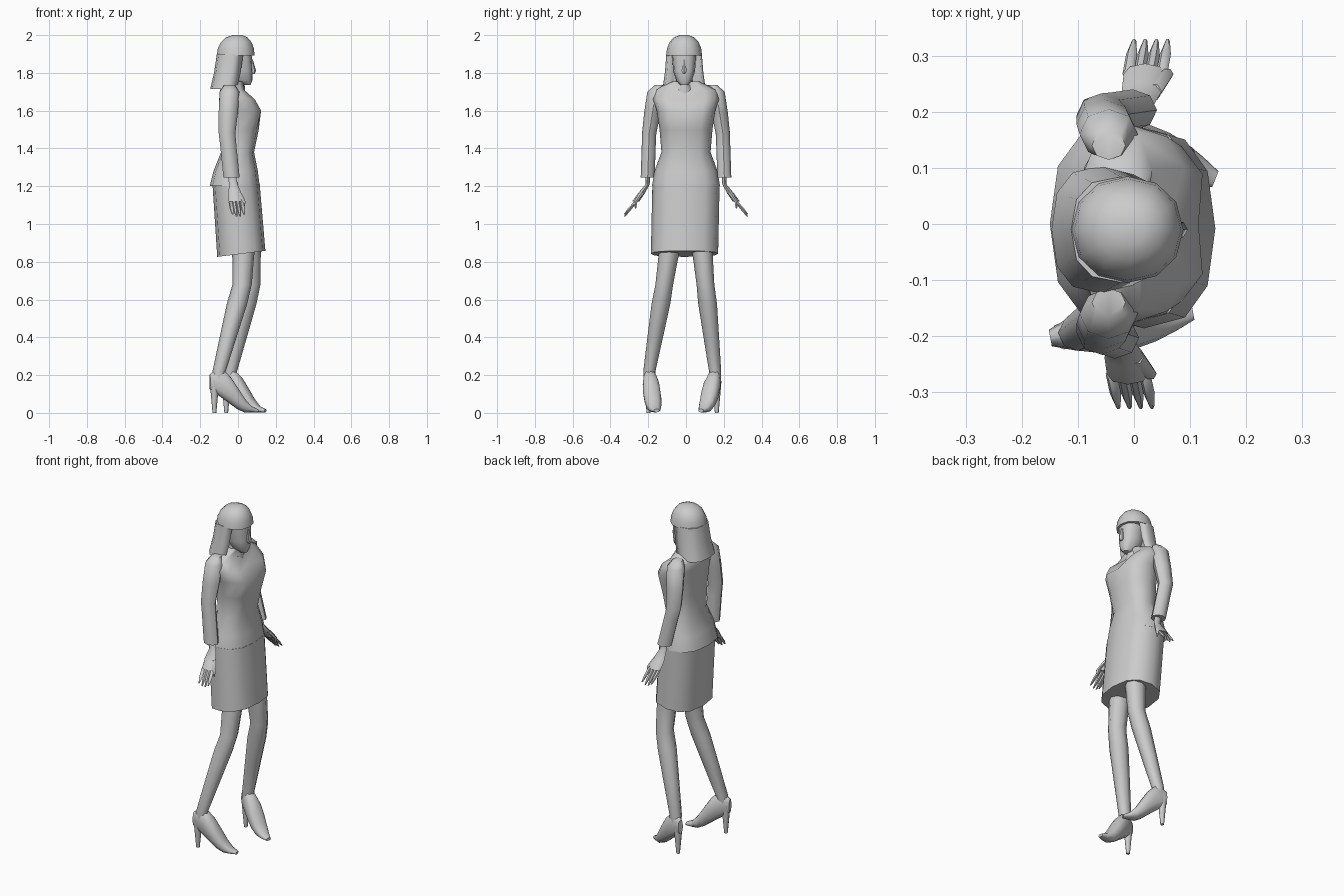
import bpy, bmesh, math
from mathutils import Vector

if "Cube" in bpy.data.objects:
    bpy.data.objects.remove(bpy.data.objects["Cube"], do_unlink=True)

COLOUR = (.6, .6, .6, 1)
grey = bpy.data.materials.new("plain_grey")
grey.use_nodes = True
grey.diffuse_color = COLOUR
grey.node_tree.nodes["Principled BSDF"].inputs["Base Color"].default_value = COLOUR


def loft(name, rings):
    """Skin a list of equal-length point rings and cap both ends."""
    bm = bmesh.new()
    loops = [[bm.verts.new(point) for point in ring] for ring in rings]
    count = len(loops[0])
    for lower, upper in zip(loops, loops[1:]):
        for i in range(count):
            j = (i + 1) % count
            bm.faces.new((lower[i], lower[j], upper[j], upper[i]))
    bm.faces.new(loops[0][::-1])
    bm.faces.new(loops[-1])
    bmesh.ops.recalc_face_normals(bm, faces=bm.faces)
    mesh = bpy.data.meshes.new(name)
    bm.to_mesh(mesh)
    bm.free()
    mesh.materials.append(grey)
    obj = bpy.data.objects.new(name, mesh)
    bpy.context.collection.objects.link(obj)
    bpy.ops.object.select_all(action="DESELECT")
    obj.select_set(True)
    bpy.context.view_layer.objects.active = obj
    bpy.ops.object.shade_smooth_by_angle(angle=math.radians(50))
    return obj


def ellipse(centre, u, v, power=1, count=12):
    """Ring around centre; a power under one makes it boxier."""
    def boxy(value):
        return math.copysign(abs(value) ** power, value)

    angles = [math.tau * i / count for i in range(count)]
    return [centre + u * boxy(math.cos(a)) + v * boxy(math.sin(a)) for a in angles]


def level(z, back, front, half, y=0, dent=0, power=.8):
    """Level body section, with its front middle pushed in by dent."""
    centre = Vector(((front - back) / 2, y, z))
    ring = ellipse(centre, Vector(((front + back) / 2, 0, 0)), Vector((0, half, 0)), power)
    ring[0].x -= dent
    return ring


def limb(name, joints, radii, flat=1, count=8):
    """Tube of level sections through the joints; flat narrows it sideways."""
    return loft(name, [
        ellipse(joint, Vector((radius, 0, 0)), Vector((0, radius * flat, 0)), count=count)
        for joint, radius in zip(joints, radii)])


# Jacket with a flared hem, narrow waist and dented neckline
loft("jacket", [
    level(z=1.2, back=.15, front=.115, half=.18),
    level(z=1.28, back=.13, front=.105, half=.167),
    level(z=1.38, back=.09, front=.085, half=.13),
    level(z=1.5, back=.095, front=.11, half=.14),
    level(z=1.6, back=.1, front=.135, half=.155, dent=.02),
    level(z=1.66, back=.1, front=.1, half=.175, dent=.04),
    level(z=1.71, back=.095, front=.04, half=.17, dent=.02),
    level(z=1.755, back=.06, front=.03, half=.07)])

# Straight skirt whose hem rises towards the front
skirt = loft("skirt", [
    level(z=1.21, back=.135, front=.115, half=.178),
    level(z=.84, back=.11, front=.145, half=.178, y=-.008)])
for vertex in skirt.data.vertices:
    if vertex.co.z < 1:
        vertex.co.z += vertex.co.x / 8

# Neck, face and nose sit slightly off the middle
head_y = -.01
limb("neck", [Vector((-.01, head_y, z)) for z in (1.68, 1.8)], (.05, .04))
loft("face", [
    level(z=1.735, back=-.01, front=.066, half=.02, y=head_y),
    level(z=1.76, back=.03, front=.076, half=.042, y=head_y),
    level(z=1.81, back=.05, front=.078, half=.058, y=head_y),
    level(z=1.93, back=.06, front=.07, half=.066, y=head_y)])
nose_tip = Vector((.08, head_y, 1.81))
limb("nose", [nose_tip - Vector((0, 0, .015)), nose_tip, nose_tip + Vector((-.006, 0, .06))],
     (.008, .016, .005), count=6)

# Hair: a domed cap with a fringe, and a long fall open in front
cap = []
for step in range(5):
    lift = math.radians(step * 20)
    size = math.cos(lift) ** .8
    cap.append(level(z=1.893 + .109 * math.sin(lift), back=.112 * size,
                     front=.088 * size, half=.095 * size, y=head_y, power=.95))
loft("hair_cap", cap)
fall = loft("hair_fall", [
    level(z=1.9, back=.112, front=.065, half=.094, y=head_y),
    level(z=1.8, back=.127, front=.052, half=.102, y=head_y),
    level(z=1.715, back=.147, front=.03, half=.114, y=head_y)])
for vertex in fall.data.vertices:
    if vertex.co.x > 0 and abs(vertex.co.y - head_y) < .07:
        vertex.co.x = -.03


def arm(side, s):
    """Sleeve with a wide cuff, then palm, fingers and thumb."""
    shoulder = Vector((-.045, s * .16, 1.7))
    elbow = Vector((-.058, s * .195, 1.48))
    cuff = Vector((-.018 + s * .016, s * .203, 1.245))
    limb(side + "_sleeve",
         [shoulder + Vector((0, -s * .02, .035)), shoulder,
          shoulder.lerp(elbow, .5), elbow, elbow.lerp(cuff, .3), cuff],
         (.03, .052, .051, .044, .043, .043), flat=.86)

    wrist = cuff + Vector((.01, 0, -.035))
    tip = Vector((.016 + s * .014, s * .326, 1.033))
    knuckle = wrist.lerp(tip, .52)
    limb(side + "_palm",
         [cuff + Vector((0, 0, .02)), wrist, wrist.lerp(knuckle, .55), knuckle],
         (.024, .022, .036, .038), flat=.5)
    for i in range(4):
        offset = i - 1.5
        spread = Vector((offset * .02, 0, 0))
        end = tip + spread + Vector((0, 0, abs(offset) * .012))
        start = knuckle + spread
        limb(f"{side}_finger_{i}", [start, start.lerp(end, .6), end],
             (.01, .01, .004), count=6)
    thumb = knuckle + Vector((.04, 0, 0))
    limb(side + "_thumb", [wrist.lerp(thumb, .5), thumb, thumb - Vector((0, 0, .035))],
         (.016, .011, .004), count=6)


def leg(side, s):
    """Bare leg, bent at the knee, down to the ankle."""
    hip = Vector((.045 + s * .015, s * .082, .9))
    knee = Vector((.045 + s * .023, s * .109 - .006, .68))
    ankle = Vector((-.07 + s * .03, s * .174 - .02, .22))
    limb(side + "_leg",
         [hip, hip.lerp(knee, .4), knee, knee.lerp(ankle, .22),
          knee.lerp(ankle, .6), ankle, ankle - Vector((0, 0, .04))],
         (.062, .057, .051, .054, .045, .035, .033), flat=.92)
    return ankle


def shoe(side, s, ankle):
    """Pointed shoe along the foot, standing on a thin heel."""
    floor = Vector((ankle.x, ankle.y, 0))
    toe = Vector((.125 + s * .02, s * .118 - .038, 0))
    foot = toe - floor
    across = foot.normalized().cross(Vector((0, 0, 1)))
    rings = []
    for step in range(8):
        progress = step / 7
        t = progress * 1.24 - .24
        top = .02 + .107 * (1 + math.cos(math.pi * t))
        sole = .15 * max(.6 - t, .02)
        width = .015 + .032 * math.sin(math.pi * progress)
        up = Vector((0, 0, 1))
        rings.append(ellipse(floor + foot * t + up * (top + sole) / 2,
                             across * width, up * (top - sole) / 2, power=.85))
    loft(side + "_shoe", rings)
    heel = floor - foot * .12
    limb(side + "_heel", [heel + Vector((0, 0, z)) for z in (.17, .11, 0)],
         (.025, .02, .01))


for side, s in (("left", 1), ("right", -1)):
    arm(side, s)
    shoe(side, s, leg(side, s))
